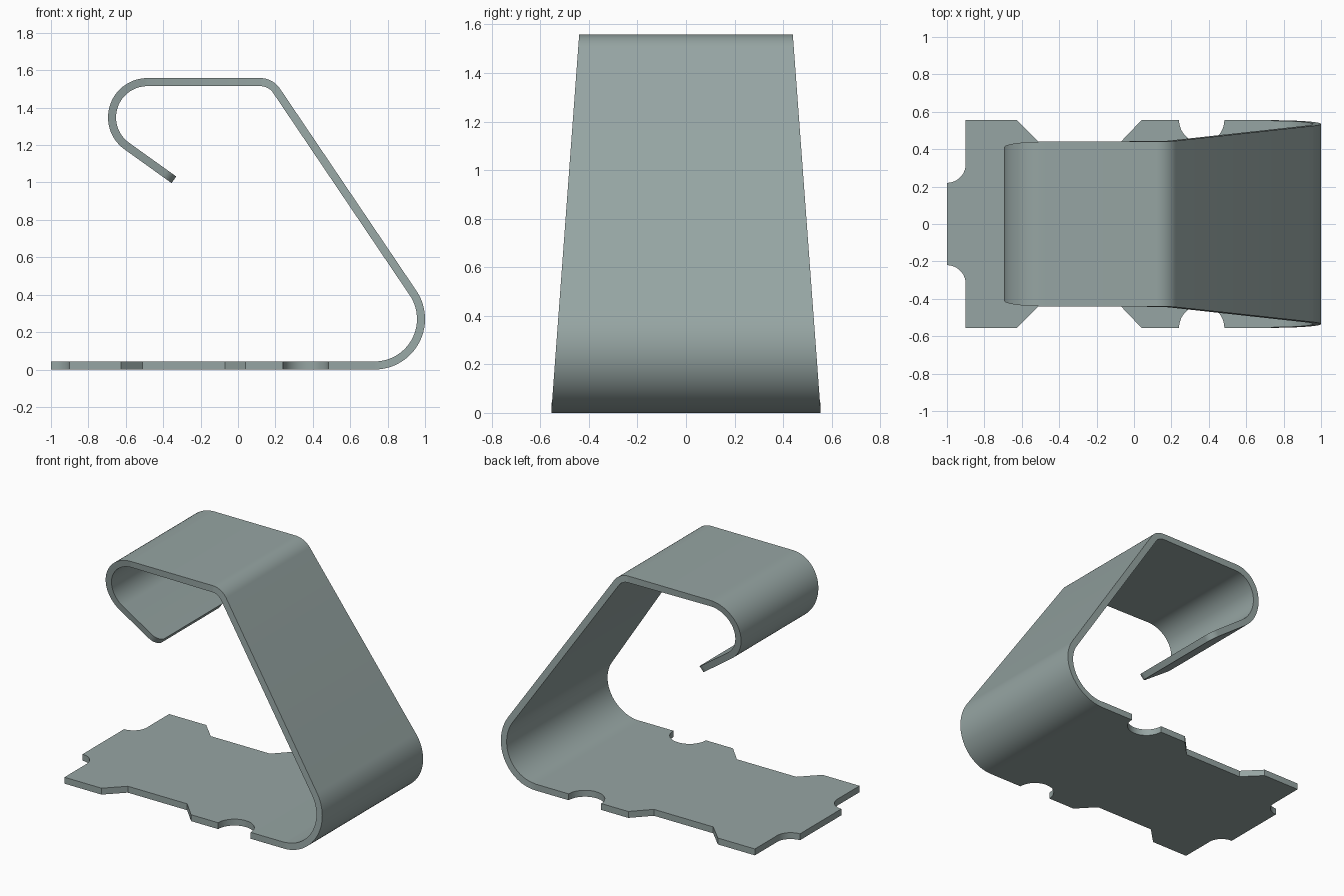
import bpy, bmesh, math

cube = bpy.data.objects.get("Cube")
if cube:
    bpy.data.objects.remove(cube, do_unlink=True)

T = 0.043          # sheet thickness
HALF = 0.555       # half width of the base
JOIN_X = 0.73      # where the flat base starts to bend

mat = bpy.data.materials.new("grey green metal")
mat.use_nodes = True
colour = (0.305, 0.376, 0.366, 1)
mat.diffuse_color = colour
mat.node_tree.nodes["Principled BSDF"].inputs["Base Color"].default_value = colour


def arc(cx, cy, r, a0, a1, n):
    """Points on an arc, angles in degrees."""
    angles = [math.radians(a0 + (a1 - a0) * i / n) for i in range(n + 1)]
    return [(cx + r * math.cos(a), cy + r * math.sin(a)) for a in angles]


bm = bmesh.new()

# Flat base: half outline with notches, mirrored across y
half = [(-1, 0.22)] + arc(-1, 0.32, 0.1, -90, 0, 10)[1:]
half += [(-0.9, HALF), (-0.625, HALF), (-0.51, 0.44), (-0.07, 0.44),
         (0.04, HALF)]
half += arc(0.362, HALF, 0.121, 180, 360, 24)
half += [(JOIN_X, HALF)]
outline = half + [(x, -y) for x, y in reversed(half)]
base = bm.faces.new([bm.verts.new((x, y, 0)) for x, y in outline])
top = bmesh.ops.extrude_face_region(bm, geom=[base])["geom"]
bmesh.ops.translate(bm, vec=(0, 0, T),
                    verts=[v for v in top if isinstance(v, bmesh.types.BMVert)])
# Open the end that continues into the bend
bmesh.ops.delete(bm, context='FACES_ONLY', geom=[
    f for f in bm.faces if all(abs(v.co.x - JOIN_X) < 1e-4 for v in f.verts)])


# Bent strip: stations of (outer point, inner point)
def bend(cx, cz, r, a0, a1, n):
    return list(zip(arc(cx, cz, r, a0, a1, n), arc(cx, cz, r - T, a0, a1, n)))


SLOPE = 34.0       # direction of the slope's outward normal
LIP = 234.4        # direction of the lip's outward normal
stations = bend(JOIN_X, 0.27, 0.27, -90, SLOPE, 28)
stations += bend(0.12, 1.433, 0.125, SLOPE, 90, 12)
stations += bend(-0.485, 1.348, 0.21, 90, LIP, 30)
narrow = [0.0] * len(stations)

# Straight lip with rounded end corners
LENGTH, R = 0.31, 0.06
dx, dz = -math.sin(math.radians(LIP)), math.cos(math.radians(LIP))
start = stations[-1]
for i in range(9):
    t = math.pi / 2 * i / 8
    s = LENGTH - R + R * math.sin(t)
    stations.append(tuple((x + dx * s, z + dz * s) for x, z in start))
    narrow.append(R * (1 - math.cos(t)))


def half_width(x, z, hook):
    """The sheet tapers up the slope and again down the hook."""
    return 0.44 - 0.145 * (1.558 - z) if hook else HALF - 0.0738 * z


rings = []
for i, (outer, inner) in enumerate(stations):
    ring = []
    for (x, z), side in ((outer, 1), (outer, -1), (inner, -1), (inner, 1)):
        w = HALF if i == 0 else half_width(x, z, i > 41) - narrow[i]
        ring.append(bm.verts.new((x, side * w, z)))
    rings.append(ring)
for a, b in zip(rings, rings[1:]):
    for k in range(4):
        bm.faces.new((a[k], a[(k + 1) % 4], b[(k + 1) % 4], b[k]))
bm.faces.new(rings[-1])

bmesh.ops.remove_doubles(bm, verts=bm.verts, dist=0.0005)
bmesh.ops.recalc_face_normals(bm, faces=bm.faces)
mesh = bpy.data.meshes.new("bent_sheet_clip")
bm.to_mesh(mesh)
bm.free()
mesh.materials.append(mat)
clip = bpy.data.objects.new("bent_sheet_clip", mesh)
bpy.context.collection.objects.link(clip)

# Smooth bends, crisp sheet edges
bpy.ops.object.select_all(action='DESELECT')
clip.select_set(True)
bpy.context.view_layer.objects.active = clip
bpy.ops.object.shade_smooth_by_angle(angle=math.radians(30))
